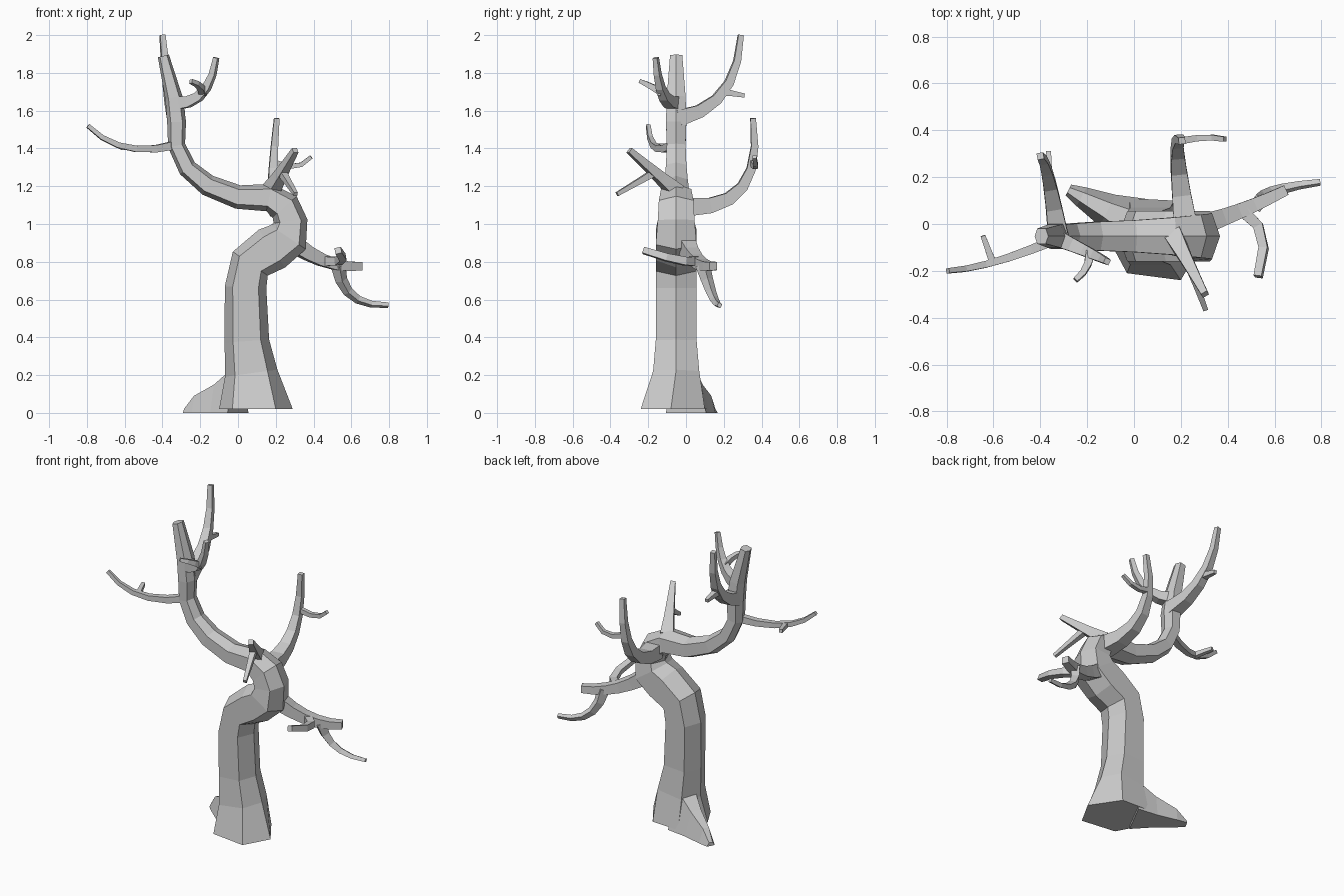
import bpy, bmesh, math
from mathutils import Vector

if "Cube" in bpy.data.objects:
    bpy.data.objects.remove(bpy.data.objects["Cube"])


def loft(name, rings):
    """Skin a list of equal-sized vertex rings and cap both ends."""
    bm = bmesh.new()
    rows = [[bm.verts.new(p) for p in ring] for ring in rings]
    n = len(rows[0])
    for a, b in zip(rows, rows[1:]):
        for i in range(n):
            j = (i + 1) % n
            bm.faces.new((a[i], a[j], b[j], b[i]))
    bm.faces.new(rows[0][::-1])
    bm.faces.new(rows[-1])
    bmesh.ops.recalc_face_normals(bm, faces=bm.faces)
    me = bpy.data.meshes.new(name)
    bm.to_mesh(me)
    bm.free()
    bpy.context.collection.objects.link(bpy.data.objects.new(name, me))


def bezier(ctrl, t):
    """Point on a Bezier curve of any degree."""
    pts = [Vector(p) for p in ctrl]
    while len(pts) > 1:
        pts = [a.lerp(b, t) for a, b in zip(pts, pts[1:])]
    return pts[0]


def branch(name, ctrl, r0=0.028, r1=0.015, steps=5):
    """Tapered four-sided tube along a Bezier; returns its control points."""
    pts = [bezier(ctrl, i / steps) for i in range(steps + 1)]
    rings, u = [], None
    for i, p in enumerate(pts):
        t = (pts[min(i + 1, steps)] - pts[max(i - 1, 0)]).normalized()
        if u is None:
            u = t.cross(Vector((0, 0, 1)))
        u = (u - t * u.dot(t)).normalized()
        v = t.cross(u)
        r = r0 + (r1 - r0) * (i / steps) ** 0.75
        rings.append([p + r * (u * math.cos(a) + v * math.sin(a))
                      for a in (math.pi * (k + 0.5) / 2 for k in range(4))])
    loft(name, rings)
    return ctrl


def twig(name, parent, t, *ctrl, r0=0.028, r1=0.015, steps=3):
    """Branch that starts at fraction t along its parent."""
    branch(name, [bezier(parent, t), *ctrl], r0, r1, steps)


# Trunk: centre line x, z and half-width; hexagonal section square to the line
trunk = [(0.07, 0.21, 0.14), (0.047, 0.38, 0.118), (0.04, 0.665, 0.11), (0.065, 0.79, 0.112),
         (0.18, 0.87, 0.122), (0.265, 0.93, 0.113), (0.278, 1.015, 0.09), (0.247, 1.09, 0.085),
         (0.165, 1.14, 0.074), (0, 1.143, 0.063), (-0.16, 1.205, 0.057), (-0.268, 1.295, 0.05),
         (-0.325, 1.415, 0.046), (-0.325, 1.54, 0.05), (-0.34, 1.67, 0.046), (-0.395, 1.89, 0.03)]
HEX = ((1, 0), (0.62, 1), (-0.62, 1), (-1, 0), (-0.62, -1), (0.62, -1))
# Flared foot of the trunk
base = ((0.29, -0.08), (0.17, 0.1), (-0.02, 0.11), (-0.1, -0.08), (-0.03, -0.21), (0.2, -0.24))
rings = [[(x, y, 0.02) for x, y in base]]
for i, (x, z, w) in enumerate(trunk):
    a, b = trunk[max(i - 1, 0)], trunk[min(i + 1, len(trunk) - 1)]
    d = Vector((b[0] - a[0], b[1] - a[1])).normalized()
    depth = min(w * 1.08, 0.108) if i else 0.122
    rings.append([(x + s * w * d.y, -0.052 + q * depth, z - s * w * d.x) for s, q in HEX])
loft("trunk", rings)

# Root spreading to the back left: fraction along, half-width, height
side = Vector((0.46, 0.89, 0))
rings = []
for t, w, h in ((0, 0.12, 0.24), (0.4, 0.075, 0.15), (0.8, 0.045, 0.09), (1, 0.026, 0.022)):
    low = Vector((-0.28, 0.145, 0)) * t
    top = low + Vector((0, 0, h))
    w = side * w
    rings.append([low - w, low + w, top + w * 0.45, top - w * 0.45])
loft("root", rings)

# Crown: three branches near the tip of the trunk, each with a twig
b = branch("left_branch", [(-0.32, -0.06, 1.42), (-0.62, -0.19, 1.34), (-0.795, -0.2, 1.52)], 0.032)
twig("left_twig", b, 0.53, (-0.645, -0.05, 1.42), r0=0.022, steps=2)
b = branch("top_back_branch", [(-0.325, -0.04, 1.56), (-0.37, 0.27, 1.62), (-0.4, 0.29, 2)], 0.06, 0.02)
twig("top_back_twig", b, 0.5, (-0.365, 0.31, 1.68), steps=2)
b = branch("top_front_branch", [(-0.33, -0.06, 1.64), (-0.15, -0.14, 1.63), (-0.115, -0.16, 1.88)], 0.05, 0.018)
twig("top_front_twig", b, 0.5, (-0.195, -0.2, 1.74), (-0.25, -0.24, 1.755))

# Branches around the trunk's bend
b = branch("back_branch", [(0.22, 0, 1.09), (0.16, 0.42, 1.07), (0.205, 0.355, 1.56)], 0.07, 0.02, 6)
twig("back_twig", b, 0.72, (0.32, 0.38, 1.27), (0.388, 0.362, 1.355), r0=0.022)
b = branch("front_branch", [(0.17, -0.05, 1.17), (0.303, -0.3, 1.39)], 0.055, 0.021, 3)
twig("front_twig", b, 0.47, (0.305, -0.365, 1.158))
b = branch("right_branch", [(0.3, 0, 0.89), (0.48, 0.06, 0.76), (0.65, 0.145, 0.777)], 0.06, 0.031)
twig("right_low_twig", b, 0.65, (0.55, 0.15, 0.56), (0.795, 0.178, 0.57), r0=0.04, steps=5)
twig("right_front_twig", b, 0.45, (0.6, -0.02, 0.79), (0.53, -0.225, 0.86), r0=0.036, r1=0.024)
